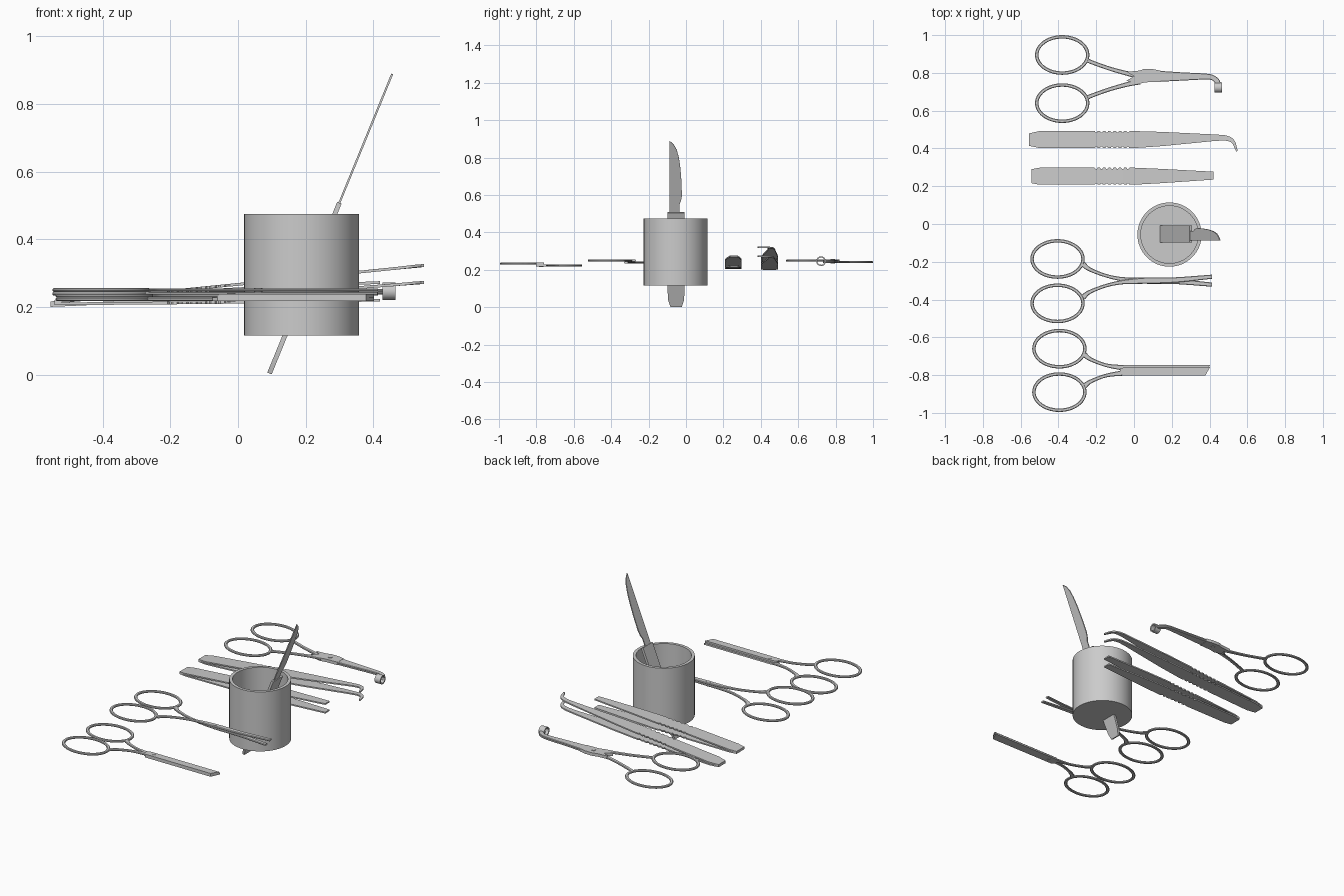
import bpy, bmesh, math
from mathutils import Vector, Matrix

if "Cube" in bpy.data.objects:
    bpy.data.objects.remove(bpy.data.objects["Cube"])


def finish(name, bm, smooth=True):
    bmesh.ops.recalc_face_normals(bm, faces=bm.faces)
    me = bpy.data.meshes.new(name)
    bm.to_mesh(me)
    bm.free()
    ob = bpy.data.objects.new(name, me)
    bpy.context.collection.objects.link(ob)
    if smooth:
        bpy.ops.object.select_all(action='DESELECT')
        bpy.context.view_layer.objects.active = ob
        ob.select_set(True)
        bpy.ops.object.shade_smooth_by_angle(angle=math.radians(35))
    return ob


def spline(pts, n=6):
    """Catmull-Rom through (x, y, z, width) stations."""
    p = [Vector(q) for q in pts]
    p = [2 * p[0] - p[1]] + p + [2 * p[-1] - p[-2]]
    out = []
    for a, b, c, d in zip(p, p[1:], p[2:], p[3:]):
        for i in range(n):
            t = i / n
            out.append(0.5 * (2 * b + (c - a) * t + (2 * a - 5 * b + 4 * c - d) * t * t
                              + (3 * b - a - 3 * c + d) * t ** 3))
    return out + [p[-2]]


def strip(name, pts, thick, closed=False, chamfer=0.3):
    """Flat bar swept along (x, y, z, width) stations."""
    bm = bmesh.new()
    rows, n, h = [], len(pts), thick / 2
    for i, p in enumerate(pts):
        a = pts[(i - 1) % n] if closed or i else p
        b = pts[(i + 1) % n] if closed or i < n - 1 else p
        t = Vector((b[0] - a[0], b[1] - a[1])).normalized()
        w, c = p[3] / 2, chamfer * thick
        if chamfer:
            sec = [(w, h - c), (w - c, h), (c - w, h), (-w, h - c),
                   (-w, c - h), (c - w, -h), (w - c, -h), (w, c - h)]
        else:
            sec = [(w, h), (-w, h), (-w, -h), (w, -h)]
        rows.append([bm.verts.new((p[0] - t.y * u, p[1] + t.x * u, p[2] + v)) for u, v in sec])
    m = len(rows[0])
    for i in range(n if closed else n - 1):
        r, s = rows[i], rows[(i + 1) % n]
        for j in range(m):
            bm.faces.new((r[j], r[(j + 1) % m], s[(j + 1) % m], s[j]))
    if not closed:
        bm.faces.new(rows[0])
        bm.faces.new(rows[-1])
    return finish(name, bm)


def plate(name, outline, z, thick):
    bm = bmesh.new()
    f = bm.faces.new([bm.verts.new((x, y, z - thick / 2)) for x, y in outline])
    g = bmesh.ops.extrude_face_region(bm, geom=[f])['geom']
    bmesh.ops.translate(bm, vec=(0, 0, thick), verts=[v for v in g if isinstance(v, bmesh.types.BMVert)])
    return finish(name, bm)


def lathe(name, profile, loc, closed=False, steps=64):
    bm = bmesh.new()
    rings = [[bm.verts.new((r * math.cos(2 * math.pi * k / steps), r * math.sin(2 * math.pi * k / steps), z))
              for k in range(steps)] for r, z in profile]
    pairs = list(zip(rings, rings[1:])) + ([(rings[-1], rings[0])] if closed else [])
    for a, b in pairs:
        for k in range(steps):
            j = (k + 1) % steps
            bm.faces.new((a[k], a[j], b[j], b[k]))
    if not closed:
        bm.faces.new(rings[0])
        bm.faces.new(rings[-1])
    ob = finish(name, bm)
    ob.location = loc
    return ob


def finger_ring(name, x, y, z):
    strip(name, [(x + 0.135 * math.cos(2 * math.pi * k / 48), y + 0.096 * math.sin(2 * math.pi * k / 48), z, 0.018)
                 for k in range(48)], 0.011, closed=True)


def pivot(name, x, y, z):
    lathe(name, [(0.012, -0.012), (0.012, 0.012)], (x, y, z), steps=20)


# Open cup
lathe("cup", [(0.17, 0.115), (0.17, 0.475), (0.152, 0.475), (0.152, 0.13)], (0.188, -0.056, 0))

# Scalpel leaning through the cup (local x runs along the handle)
d = Vector((0.379, 0, 0.925)).normalized()
M = Matrix(((d.x, 0, -d.z, 0.093), (0, 1, 0, -0.053), (d.z, 0, d.x, 0.003), (0, 0, 0, 1)))
handle = plate("scalpel_handle", [(0, -0.03), (0.04, -0.042), (0.10, -0.046), (0.545, -0.046),
                                  (0.545, 0.046), (0.10, 0.046), (0.04, 0.042), (0, 0.03)], 0, 0.014)
blade = plate("scalpel_blade", [(0.50, -0.034), (0.957, -0.034), (0.935, -0.012), (0.905, 0.004),
                                (0.86, 0.015), (0.80, 0.023), (0.72, 0.029), (0.64, 0.031),
                                (0.61, 0.026), (0.59, 0.017), (0.50, 0.017)], 0, 0.006)
for ob in (handle, blade):
    ob.matrix_world = M

# Tweezers: two arms joined at the back, notched grip
NOTCH = [(-0.20 + 0.028 * k + o, w) for k in range(7) for o, w in ((-0.008, 0), (-0.003, -0.014), (0.003, -0.014), (0.008, 0))]


def tweezers(name, y, back, front, heights):
    x0, x1 = back[0][0], front[-1][0]
    body = [(x, y, 0.09 + w) for x, w in NOTCH] + [(0.0, y, 0.09)]
    for arm, (za, zm, zb) in zip(("lower", "upper"), heights):
        pts = []
        for x, yy, w in back + body + front:
            t = (x - x0) / (x1 - x0)
            bow = 4 * t * (1 - t) * (zm - (za + zb) / 2)
            pts.append((x, yy, za + (zb - za) * t + bow, w))
        strip(f"{name}_{arm}_arm", pts, 0.008, chamfer=0)


tweezers("straight_tweezers", 0.253, [(-0.542, 0.253, 0.074), (-0.50, 0.253, 0.09)],
         [(0.15, 0.254, 0.075), (0.42, 0.256, 0.042)],
         [(0.209, 0.213, 0.220), (0.216, 0.250, 0.272)])
hook = [(x, y, w) for x, y, _, w in spline([(0.43, 0.457, 0, 0.034), (0.49, 0.454, 0, 0.027),
                                            (0.525, 0.435, 0, 0.019), (0.545, 0.385, 0, 0.009)], 5)]
tweezers("curved_tweezers", 0.447, [(-0.555, 0.447, 0.066), (-0.50, 0.447, 0.09)],
         [(0.15, 0.45, 0.075)] + hook,
         [(0.204, 0.232, 0.272), (0.212, 0.266, 0.322)])

# Narrow spreading scissors, halves crossing at the pivot
for side, y, s, z in (("left", -0.185, 1, 0.239), ("right", -0.42, -1, 0.250)):
    c = -0.300
    finger_ring(f"narrow_scissors_{side}_ring", -0.405, y, z)
    strip(f"narrow_scissors_{side}_half", spline([
        (-0.27, c + s * 0.088, z, 0.03), (-0.235, c + s * 0.060, z, 0.021), (-0.15, c + s * 0.027, z, 0.018),
        (-0.06, c + s * 0.008, z, 0.022), (0.06, c, z, 0.032), (0.22, c - s * 0.004, z, 0.028),
        (0.413, c - s * 0.021, z, 0.022)]), 0.010)
pivot("narrow_scissors_pivot", 0.06, -0.30, 0.2445)

# Closed straight scissors with slanted blunt tips
for side, y, s, z in (("left", -0.66, 1, 0.223), ("right", -0.89, -1, 0.233)):
    c = -0.775
    finger_ring(f"blunt_scissors_{side}_ring", -0.395, y, z)
    strip(f"blunt_scissors_{side}_shank", spline([
        (-0.265, c + s * 0.085, z, 0.03), (-0.23, c + s * 0.059, z, 0.021), (-0.15, c + s * 0.028, z, 0.019),
        (-0.06, c + s * 0.014, z, 0.028), (-0.03, c + s * 0.01, z, 0.03)]), 0.010)
    lo, hi = (-0.802, -0.758) if s < 0 else (-0.802, -0.746)
    plate(f"blunt_scissors_{side}_blade", [(-0.075, lo + 0.016), (-0.06, lo), (0.378, lo),
                                           (0.402, hi), (-0.05, hi), (-0.075, hi - 0.008)], z, 0.010)
pivot("blunt_scissors_pivot", -0.02, -0.775, 0.228)

# Ring-tipped clamp
for side, y, s, z in (("left", 0.895, 1, 0.241), ("right", 0.64, -1, 0.249)):
    c = 0.768
    finger_ring(f"clamp_{side}_ring", -0.38, y, z)
    strip(f"clamp_{side}_shank", spline([
        (-0.25, c + s * 0.100, z, 0.024), (-0.22, c + s * 0.087, z, 0.021), (-0.13, c + s * 0.055, z, 0.021),
        (-0.04, c + s * 0.030, z, 0.024), (0.03, c + s * 0.014, z, 0.03)]), 0.010)
    strip(f"clamp_{side}_jaw", spline([
        (0.13, 0.782, z, 0.058), (0.25, 0.781, z, 0.044), (0.36, 0.781, z, 0.033), (0.41, 0.777, z, 0.028),
        (0.438, 0.758, z, 0.028), (0.445, 0.735, z, 0.030)]), 0.008)
plate("clamp_box_joint", [(-0.04, 0.758), (0.0, 0.750), (0.03, 0.743), (0.06, 0.750), (0.14, 0.753), (0.14, 0.812),
                          (0.10, 0.820), (0.05, 0.820), (0.03, 0.812), (-0.04, 0.806), (0.0, 0.782)], 0.245, 0.018)
pivot("clamp_pivot", 0.07, 0.784, 0.245)
tip = lathe("clamp_tip_loop", [(0.026, -0.019), (0.026, 0.019), (0.019, 0.019), (0.019, -0.019)],
            (0.446, 0.722, 0.246), closed=True, steps=32)
tip.rotation_euler = (0, math.pi / 2, 0)
